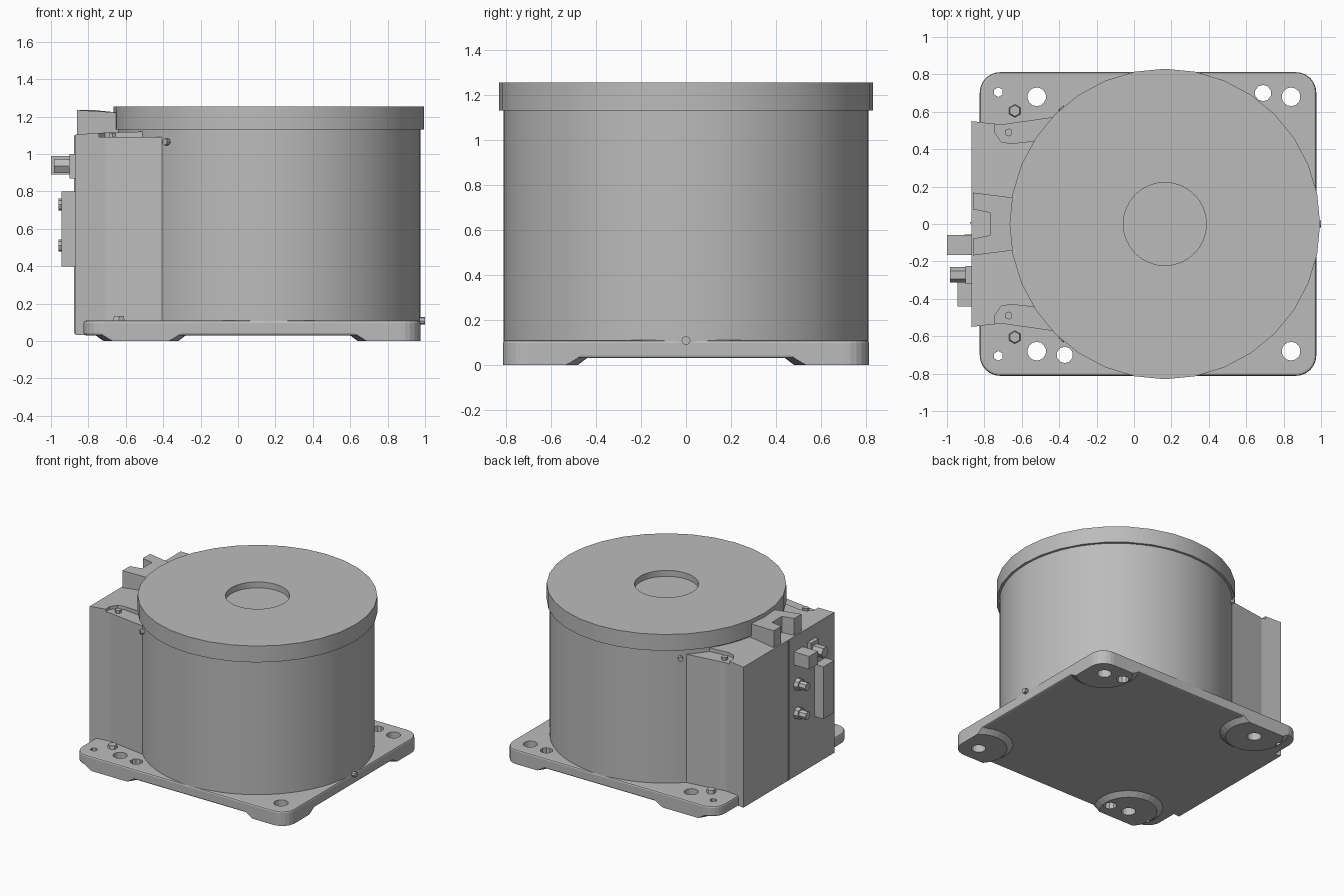
import bpy, bmesh, math
from mathutils import Matrix, Vector

if "Cube" in bpy.data.objects:
    bpy.data.objects.remove(bpy.data.objects["Cube"], do_unlink=True)

grey = bpy.data.materials.new("plain_grey")
grey.use_nodes = True
COLOUR = (0.5, 0.5, 0.5, 1)
grey.diffuse_color = COLOUR
grey.node_tree.nodes["Principled BSDF"].inputs["Base Color"].default_value = COLOUR


def finish(name, bm, smooth=False):
    bmesh.ops.recalc_face_normals(bm, faces=bm.faces)
    mesh = bpy.data.meshes.new(name)
    bm.to_mesh(mesh)
    bm.free()
    mesh.materials.append(grey)
    ob = bpy.data.objects.new(name, mesh)
    bpy.context.collection.objects.link(ob)
    if smooth:
        select(ob)
        bpy.ops.object.shade_smooth_by_angle(angle=math.radians(30))
    return ob


def select(ob):
    bpy.ops.object.select_all(action='DESELECT')
    ob.select_set(True)
    bpy.context.view_layer.objects.active = ob


def prism(name, outline, z0, z1):
    """Extrude a flat outline from z0 to z1."""
    bm = bmesh.new()
    face = bm.faces.new([bm.verts.new((x, y, z0)) for x, y in outline])
    new = bmesh.ops.extrude_face_region(bm, geom=[face])["geom"]
    for v in new:
        if isinstance(v, bmesh.types.BMVert):
            v.co.z = z1
    return finish(name, bm)


def box(name, lo, hi):
    return prism(name, [(lo[0], lo[1]), (hi[0], lo[1]), (hi[0], hi[1]), (lo[0], hi[1])], lo[2], hi[2])


def rod(name, centre, r1, r2, length, sides, axis=(0, 0, 1), smooth=False):
    """Cylinder or frustum, centred, along any axis."""
    bm = bmesh.new()
    turn = Vector((0, 0, 1)).rotation_difference(Vector(axis)).to_matrix().to_4x4()
    bmesh.ops.create_cone(bm, cap_ends=True, segments=sides, radius1=r1, radius2=r2,
                          depth=length, matrix=Matrix.Translation(centre) @ turn)
    return finish(name, bm, smooth)


def lathe(name, profile, x, sides):
    """Spin (radius, z) points about a vertical axis through x."""
    bm = bmesh.new()
    pts = [bm.verts.new((x + r, 0, z)) for r, z in profile]
    edges = [bm.edges.new(p) for p in zip(pts, pts[1:])]
    bmesh.ops.spin(bm, geom=pts + edges, cent=(x, 0, 0), axis=(0, 0, 1),
                   angle=math.tau, steps=sides)
    bmesh.ops.remove_doubles(bm, verts=bm.verts, dist=0.0005)
    return finish(name, bm, True)


def combine(ob, tool, operation):
    """Apply a boolean and discard the tool."""
    select(ob)
    mod = ob.modifiers.new("boolean", 'BOOLEAN')
    mod.operation, mod.object, mod.solver = operation, tool, 'EXACT'
    bpy.ops.object.modifier_apply(modifier=mod.name)
    bpy.data.objects.remove(tool, do_unlink=True)


def rounded(x0, x1, y, r, steps=6):
    pts = []
    for k, (cx, cy) in enumerate([(x1 - r, y - r), (x0 + r, y - r), (x0 + r, r - y), (x1 - r, r - y)]):
        for i in range(steps + 1):
            a = math.pi / 2 * (k + i / steps)
            pts.append((cx + r * math.cos(a), cy + r * math.sin(a)))
    return pts


# Base plate with bevelled rim
outline = rounded(-0.825, 0.975, 0.812, 0.11)
plate = prism("base_plate", outline, 0.03, 0.11)
bevel = plate.modifiers.new("bevel", 'BEVEL')
bevel.width, bevel.segments, bevel.limit_method = 0.012, 2, 'ANGLE'
select(plate)
bpy.ops.object.modifier_apply(modifier="bevel")

# Sloped corner feet, trimmed to the plate outline
feet = []
for x in (-0.52, 0.84):
    for y in (-0.68, 0.68):
        foot = rod("corner_foot", (x, y, 0.0225), 0.2, 0.26, 0.045, 28)
        combine(foot, prism("trim", outline, -0.1, 0.2), 'INTERSECT')
        feet.append(foot)

# Mounting holes through plate and feet
holes = [(x, y, 0.05, 14) for x in (-0.52, 0.84) for y in (-0.68, 0.68)]
holes += [(0.69, 0.7, 0.044, 10), (-0.37, -0.7, 0.044, 10),
          (-0.725, 0.705, 0.026, 6), (-0.725, -0.705, 0.026, 6)]
for x, y, r, sides in holes:
    for part in [plate] + feet:
        if part is plate or (part.data.vertices[0].co.xy - Vector((x, y))).length < 0.6:
            combine(part, rod("drill", (x, y, 0.05), r, r, 0.4, sides), 'DIFFERENCE')

# Drum and its wider cap with a shallow round recess
AXIS = 0.165
lathe("drum", [(0, 0.1), (0.81, 0.1), (0.81, 1.14), (0, 1.14)], AXIS, 64)
lathe("drum_cap", [(0, 1.13), (0.83, 1.13), (0.83, 1.255), (0.222, 1.255),
                   (0.222, 1.21), (0, 1.21)], AXIS, 32)

# Rear housing, waisted sides and gently sloped top
half = [(-0.87, 0.55), (-0.71, 0.532), (-0.41, 0.575), (-0.2, 0.575)]
housing = prism("rear_housing", half + [(x, -y) for x, y in reversed(half)], 0.032, 1.1)
for v in housing.data.vertices:
    if v.co.z > 1:
        v.co.z = min(1.105 + 0.06 * (v.co.x + 0.87), 1.128)

for s in (-1, 1):
    # Sunken fixing shelf with its screw
    shelf = [(-0.74, 0.6), (-0.745, 0.49), (-0.71, 0.44), (-0.66, 0.43), (-0.3, 0.47), (-0.3, 0.6)]
    combine(housing, prism("shelf_cut", [(x, s * y) for x, y in shelf], 1.09, 1.3), 'DIFFERENCE')
    rod("shelf_screw", (-0.67, s * 0.49, 1.097), 0.022, 0.022, 0.03, 6)
    # Plate bolt and drum side screw
    rod("plate_bolt", (-0.637, s * 0.605, 0.12), 0.036, 0.03, 0.03, 6)
    out = Vector((-0.54, s * 0.604, 0)).normalized()
    rod("drum_screw", Vector((AXIS, 0, 1.065)) + out * 0.815, 0.018, 0.018, 0.04, 8, out)

# Locating pin at the front edge of the plate
rod("locating_pin", (0.98, 0, 0.108), 0.02, 0.02, 0.04, 8, (1, 0, 0))

# Forked bracket on top of the housing
fork = [(-0.86, 0.168), (-0.64, 0.14), (-0.64, -0.14), (-0.86, -0.168), (-0.86, -0.078),
        (-0.77, -0.06), (-0.77, 0.06), (-0.86, 0.078)]
bracket = prism("fork_bracket", fork, 1.09, 1.235)
for v in bracket.data.vertices:
    if v.co.z > 1.2 and v.co.x > -0.7:
        v.co.z = 1.222

# Sockets, cover and studs on the rear face
box("large_socket", (-1.0, -0.165, 0.89), (-0.86, -0.06, 0.99))
box("small_socket_body", (-0.9, -0.32, 0.87), (-0.86, -0.225, 1.0))
rod("small_socket", (-0.925, -0.272, 0.935), 0.042, 0.042, 0.12, 6, (-1, 0, 0))
box("terminal_cover", (-0.945, -0.44, 0.4), (-0.86, -0.31, 0.8))
for z in (0.51, 0.73):
    rod("stud_nut", (-0.885, -0.1, z), 0.045, 0.045, 0.04, 8, (-1, 0, 0))
    rod("stud", (-0.915, -0.1, z), 0.032, 0.032, 0.09, 8, (-1, 0, 0))
box("rear_seam", (-0.876, 0.004, 0.04), (-0.865, 0.012, 1.1))
